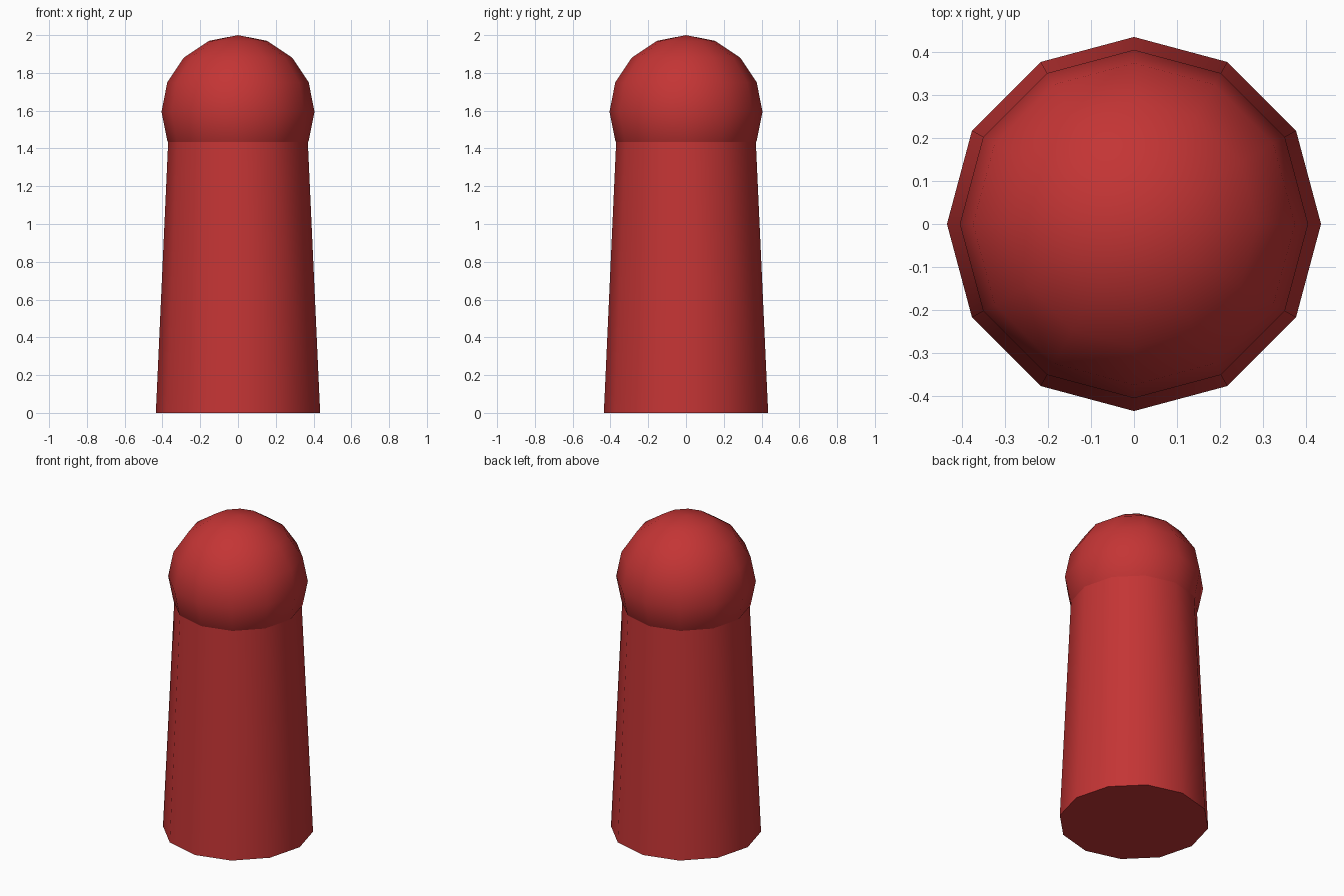
import bpy
import math

if "Cube" in bpy.data.objects:
    bpy.data.objects.remove(bpy.data.objects["Cube"])

SIDES = 12
BODY_BOTTOM_R, BODY_TOP_R, BODY_H = 0.435, 0.369, 1.45
HEAD_R = 0.405

red = bpy.data.materials.new("red")
red.diffuse_color = (0.55, 0.035, 0.035, 1)
red.use_nodes = True
red.node_tree.nodes["Principled BSDF"].inputs["Base Color"].default_value = red.diffuse_color


def finish(name):
    obj = bpy.context.object
    obj.name = name
    obj.data.materials.append(red)
    bpy.ops.object.shade_smooth_by_angle(angle=math.radians(40))
    return obj


# Tapered twelve-sided body
bpy.ops.mesh.primitive_cone_add(vertices=SIDES, radius1=BODY_BOTTOM_R, radius2=BODY_TOP_R,
                                depth=BODY_H, location=(0, 0, BODY_H / 2))
finish("body")

# Round head sunk into the top of the body
bpy.ops.mesh.primitive_uv_sphere_add(segments=SIDES, ring_count=8, radius=HEAD_R,
                                     location=(0, 0, 2 - HEAD_R))
finish("head")
